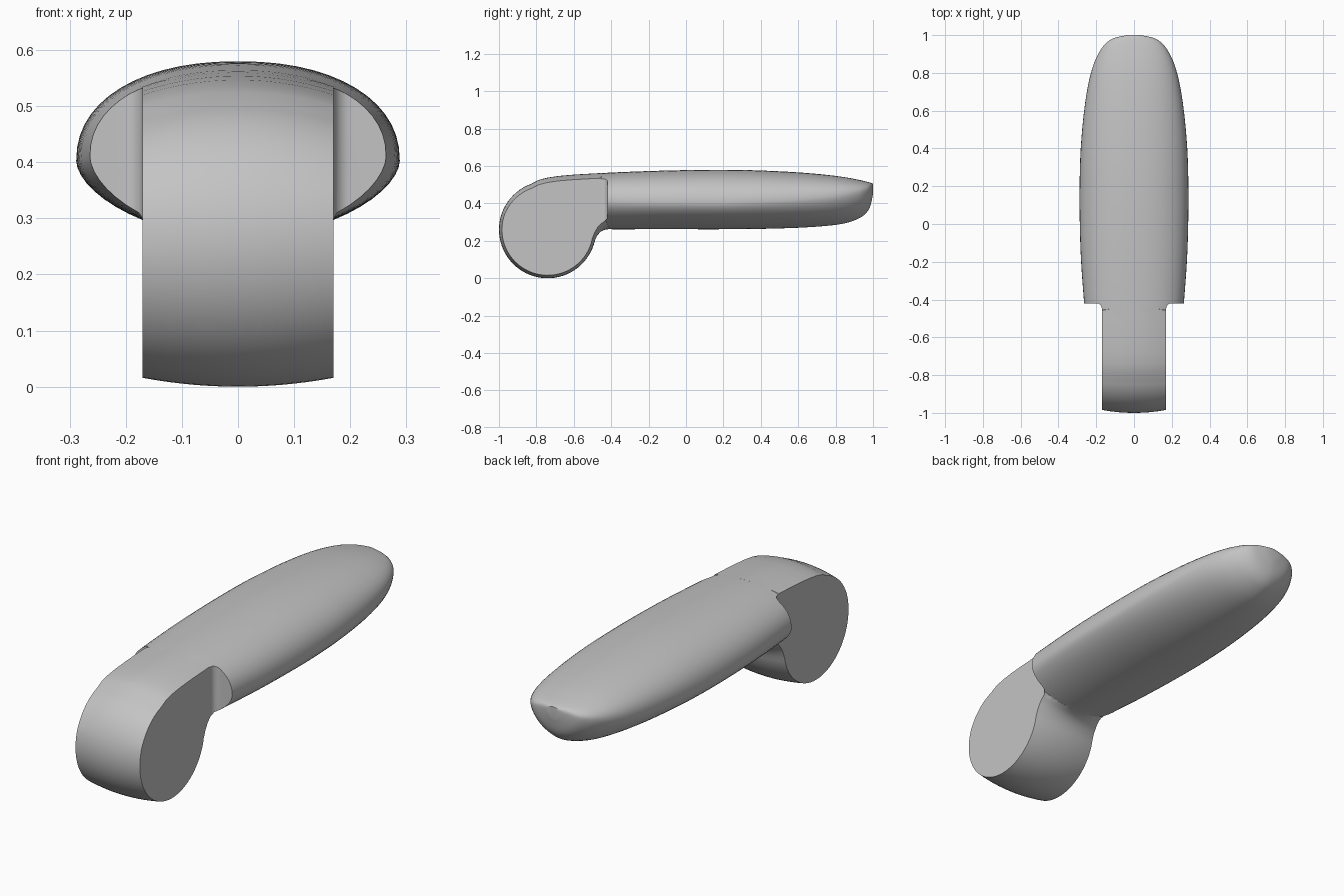
import bpy, bmesh, math

cube = bpy.data.objects.get("Cube")
if cube:
    bpy.data.objects.remove(cube, do_unlink=True)

grey = bpy.data.materials.new("satin_grey")
grey.use_nodes = True
COLOUR = (0.55, 0.55, 0.55, 1)
grey.diffuse_color = COLOUR
grey.node_tree.nodes["Principled BSDF"].inputs["Base Color"].default_value = COLOUR


def loft(name, rings):
    """Skin a list of equal closed rings and cap both ends."""
    bm = bmesh.new()
    loops = [[bm.verts.new(p) for p in ring] for ring in rings]
    n = len(loops[0])
    for a, b in zip(loops, loops[1:]):
        for i in range(n):
            j = (i + 1) % n
            bm.faces.new((a[i], a[j], b[j], b[i]))
    bm.faces.new(loops[0])
    bm.faces.new(loops[-1])
    bmesh.ops.recalc_face_normals(bm, faces=bm.faces)
    mesh = bpy.data.meshes.new(name)
    bm.to_mesh(mesh)
    bm.free()
    mesh.materials.append(grey)
    ob = bpy.data.objects.new(name, mesh)
    bpy.context.collection.objects.link(ob)
    return ob


def combine(target, tool, operation):
    """Apply a boolean and discard the tool."""
    tool.hide_render = True
    mod = target.modifiers.new(operation.lower(), 'BOOLEAN')
    mod.operation, mod.solver, mod.object = operation, 'EXACT', tool
    bpy.context.view_layer.objects.active = target
    bpy.ops.object.modifier_apply(modifier=mod.name)
    bpy.data.objects.remove(tool, do_unlink=True)


def spline(keys, steps):
    """Smooth curve through tuples of values."""
    out = []
    for i in range(len(keys) - 1):
        p0, p1, p2 = keys[max(i - 1, 0)], keys[i], keys[i + 1]
        p3 = keys[min(i + 2, len(keys) - 1)]
        for s in range(steps):
            t = s / steps
            out.append([0.5 * (2 * b + (c - a) * t + (2 * a - 5 * b + 4 * c - d) * t * t
                               + (3 * b - a - 3 * c + d) * t ** 3)
                        for a, b, c, d in zip(p0, p1, p2, p3)])
    out.append(list(keys[-1]))
    return out


# Grip: y, half width, top z, side ridge z, bottom z
grip_keys = [
    (-0.52, 0.256, 0.556, 0.410, 0.264), (-0.42, 0.264, 0.564, 0.410, 0.262),
    (-0.20, 0.280, 0.573, 0.405, 0.262), (0.00, 0.287, 0.578, 0.403, 0.262),
    (0.20, 0.288, 0.580, 0.403, 0.262), (0.40, 0.282, 0.576, 0.410, 0.264),
    (0.60, 0.264, 0.566, 0.420, 0.270), (0.75, 0.240, 0.553, 0.432, 0.280),
    (0.85, 0.212, 0.540, 0.445, 0.294), (0.92, 0.178, 0.527, 0.458, 0.318),
    (0.96, 0.145, 0.518, 0.468, 0.345), (0.985, 0.105, 0.511, 0.475, 0.385),
    (1.00, 0.035, 0.505, 0.485, 0.450)]


def grip_ring(y, w, top, ridge, bottom, n=56):
    ring = []
    for i in range(n):
        a = 2 * math.pi * i / n
        c, s = math.cos(a), math.sin(a)
        height, p = (top - ridge, 2.2) if s >= 0 else (ridge - bottom, 1.75)
        x = w * math.copysign(abs(c) ** (2 / p), c)
        z = ridge + height * math.copysign(abs(s) ** (2 / p), s)
        ring.append((x, y, z))
    return ring


handle = loft("lever_handle", [grip_ring(*k) for k in spline(grip_keys, 4)])

# Hub: round side profile running into the grip, crowned across its width
CY, CZ, R = -0.74, 0.26, 0.26
profile = [(-0.38, 0.31), (-0.41, 0.263), (-0.435, 0.259), (-0.455, 0.250), (-0.472, 0.232)]
for i in range(49):
    a = math.radians(-12 - i * 238 / 48)
    profile.append((CY + R * math.cos(a), CZ + R * math.sin(a)))
profile += [(-0.79, 0.525), (-0.74, 0.538), (-0.68, 0.547), (-0.60, 0.554),
            (-0.50, 0.560), (-0.44, 0.563), (-0.38, 0.50)]


def hub_ring(x):
    ring = []
    for y, z in profile:
        side = 1 - 2.1 * x * x
        up = 1 - 3.2 * x * x if z > CZ + 0.1 else side
        new_z = CZ + (z - CZ) * up
        if z < 0.32:  # lift the neck to follow the rounded underside of the grip
            new_z += 1.5 * x * x * min(max((y + 0.49) / 0.07, 0), 1)
        ring.append((x, CY + (y - CY) * side, new_z))
    return ring


hub = loft("hub", [hub_ring(-0.2 + 0.4 * i / 16) for i in range(17)])
combine(handle, hub, 'UNION')

# Side notches that narrow the hub, with a rounded inner corner
plan = [(0.6, -0.42), (0.6, -1.2), (0.17, -1.2)]
for i in range(9):
    a = math.radians(180 - i * 90 / 8)
    plan.append((0.2 + 0.03 * math.cos(a), -0.45 + 0.03 * math.sin(a)))
for sign in (-1, 1):
    notch = loft("notch_cutter", [[(sign * x, y, z) for x, y in plan] for z in (-0.2, 0.9)])
    combine(handle, notch, 'DIFFERENCE')

# Smooth shading with crisp cut edges
bpy.ops.object.select_all(action='DESELECT')
handle.select_set(True)
bpy.context.view_layer.objects.active = handle
bpy.ops.object.shade_smooth_by_angle(angle=math.radians(35))
